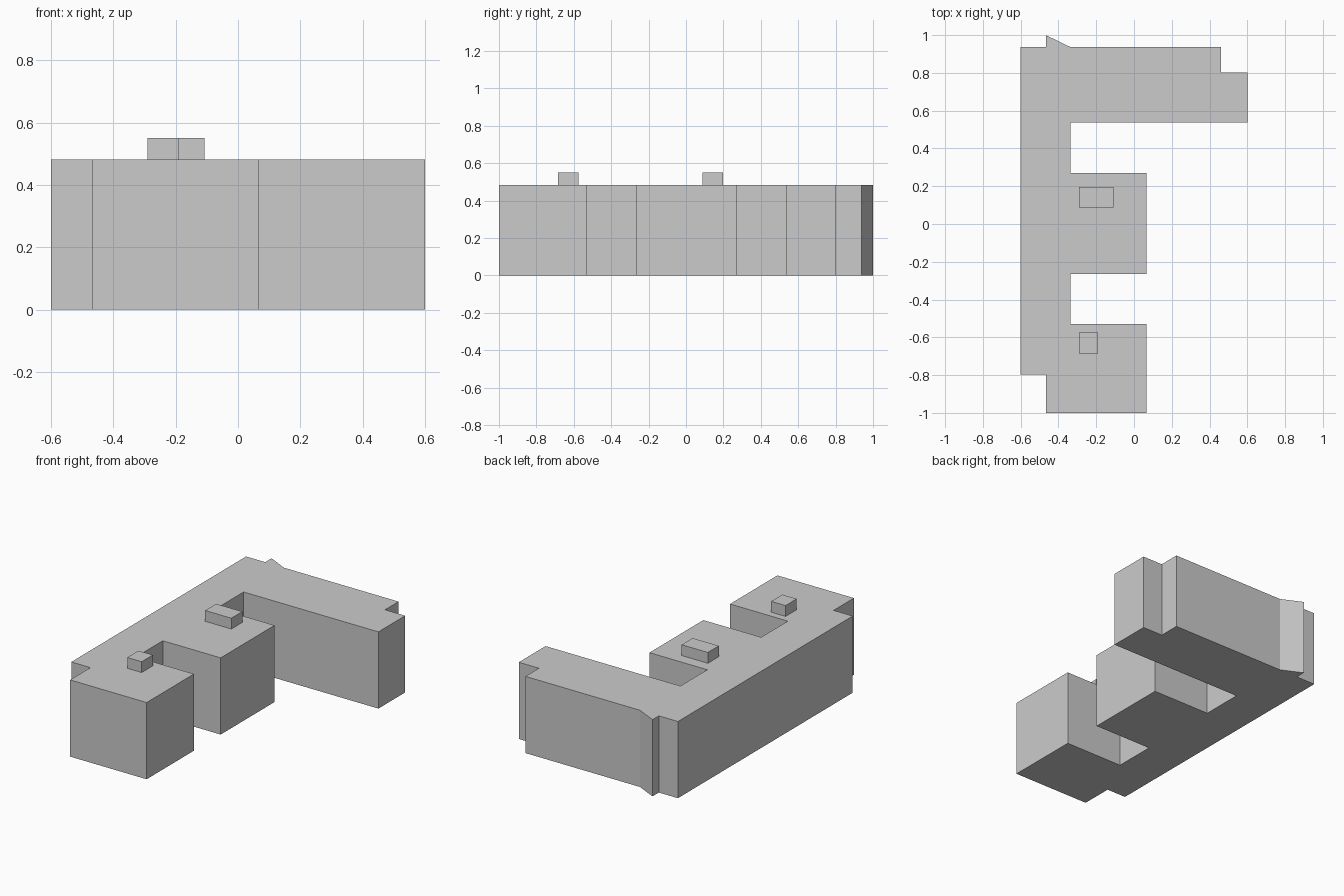
import bpy, bmesh

if "Cube" in bpy.data.objects:
    bpy.data.objects.remove(bpy.data.objects["Cube"])

ROOF_Z = 0.482
TOP_Z = 0.55


def prism(name, outline, z0, z1):
    """Closed solid made by extruding a flat outline from z0 to z1."""
    bm = bmesh.new()
    base = bm.faces.new([bm.verts.new((x, y, z0)) for x, y in outline])
    ext = bmesh.ops.extrude_face_region(bm, geom=[base], use_keep_orig=True)
    top = [g for g in ext["geom"] if isinstance(g, bmesh.types.BMVert)]
    bmesh.ops.translate(bm, verts=top, vec=(0, 0, z1 - z0))
    bmesh.ops.recalc_face_normals(bm, faces=bm.faces)
    mesh = bpy.data.meshes.new(name)
    bm.to_mesh(mesh)
    bm.free()
    obj = bpy.data.objects.new(name, mesh)
    bpy.context.collection.objects.link(obj)
    return obj


def box(name, x0, x1, y0, y1, z0, z1):
    return prism(name, [(x0, y0), (x1, y0), (x1, y1), (x0, y1)], z0, z1)


# Main building: spine with three wings, anticlockwise from the front notch
footprint = [
    (-0.6, -0.798), (-0.467, -0.798), (-0.467, -1.0), (0.065, -1.0),   # front wing
    (0.065, -0.53), (-0.337, -0.53), (-0.337, -0.265),                 # first court
    (0.065, -0.265), (0.065, 0.27), (-0.337, 0.27), (-0.337, 0.537),   # middle wing
    (0.6, 0.537), (0.6, 0.803), (0.46, 0.803), (0.46, 0.937),          # long rear wing
    (-0.337, 0.937), (-0.467, 1.0), (-0.467, 0.937), (-0.6, 0.937),    # angled rear bay
]
prism("main_building", footprint, 0, ROOF_Z)

# Rooftop plant housings
box("middle_roof_housing", -0.29, -0.108, 0.088, 0.197, ROOF_Z, TOP_Z)
box("front_roof_housing", -0.29, -0.19, -0.685, -0.574, ROOF_Z, TOP_Z)
